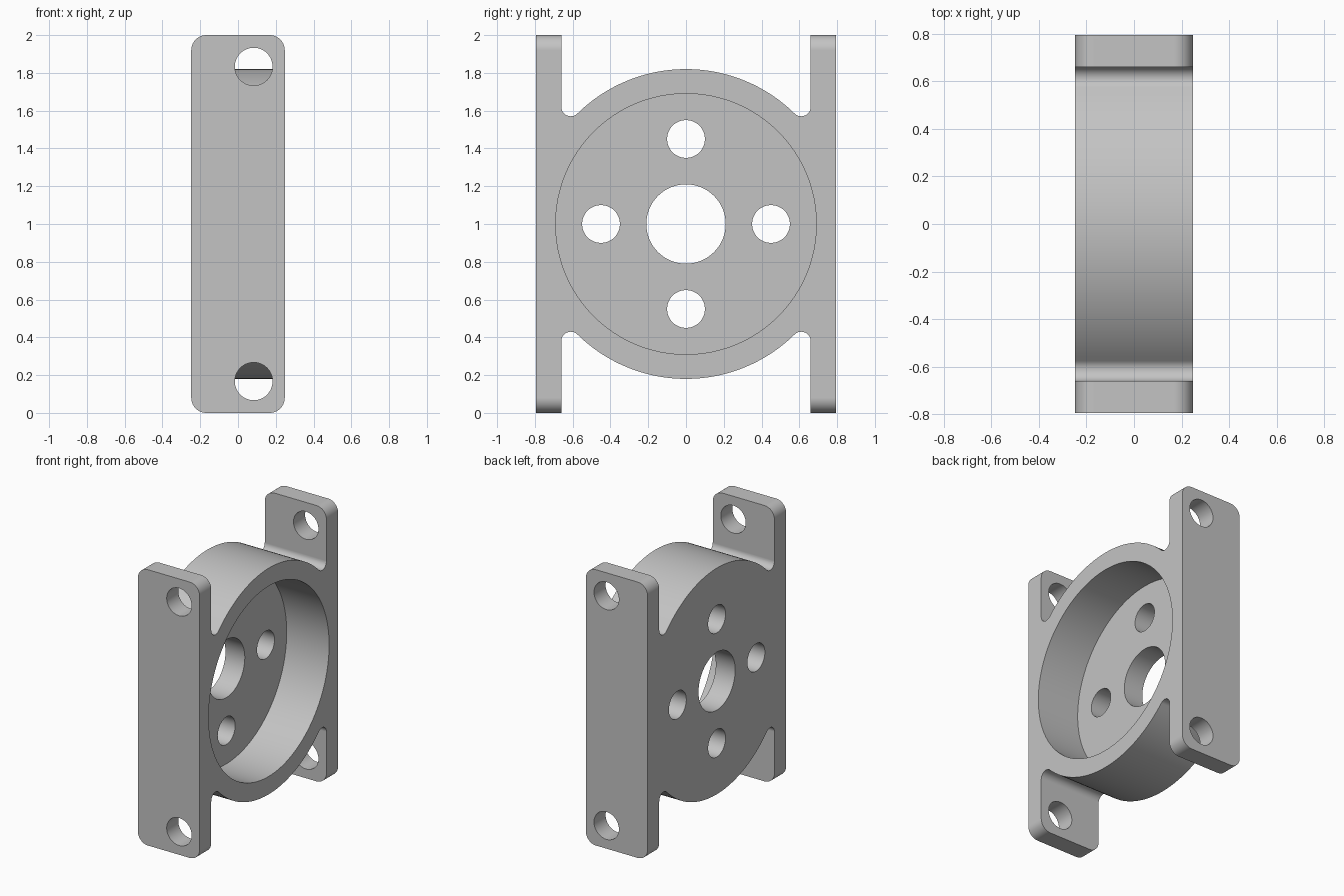
import bpy, bmesh
from math import pi, sin, cos, atan2, sqrt
from mathutils import Vector

cube = bpy.data.objects.get("Cube")
if cube:
    bpy.data.objects.remove(cube, do_unlink=True)

WIDTH, HALF_Y, HALF_Z = 0.495, 0.793, 1.0
PLATE_IN, RING_R, FILLET = 0.66, 0.82, 0.05
POCKET_R, POCKET_DEPTH = 0.69, 0.34
CORNER = 0.08

metal = bpy.data.materials.new("plain grey")
metal.use_nodes = True
grey = (0.55, 0.55, 0.55, 1)
metal.diffuse_color = grey
metal.node_tree.nodes["Principled BSDF"].inputs["Base Color"].default_value = grey


def arc(cx, cy, r, a0, a1, n):
    return [(cx + r * cos(a0 + (a1 - a0) * i / n),
             cy + r * sin(a0 + (a1 - a0) * i / n)) for i in range(n + 1)]


def prism(name, points, start, push):
    """Extrude a closed outline; start maps a 2D point to 3D."""
    bm = bmesh.new()
    face = bm.faces.new([bm.verts.new(start(*p)) for p in points])
    top = bmesh.ops.extrude_face_region(bm, geom=[face])["geom"]
    bmesh.ops.translate(bm, vec=Vector(push),
                        verts=[v for v in top if isinstance(v, bmesh.types.BMVert)])
    bmesh.ops.recalc_face_normals(bm, faces=bm.faces)
    mesh = bpy.data.meshes.new(name)
    bm.to_mesh(mesh)
    bm.free()
    mesh.materials.append(metal)
    ob = bpy.data.objects.new(name, mesh)
    bpy.context.collection.objects.link(ob)
    return ob


def along_x(name, points, x0, x1):
    return prism(name, points, lambda y, z: (x0, y, z + HALF_Z), (x1 - x0, 0, 0))


def along_y(name, points, y0, y1):
    return prism(name, points, lambda x, z: (x, y0, z + HALF_Z), (0, y1 - y0, 0))


def circle(cx, cy, r, n=64):
    return arc(cx, cy, r, 0, 2 * pi, n)[:-1]


# Side outline: two plates joined to the ring by small fillets
fy = PLATE_IN - FILLET
fz = sqrt((RING_R + FILLET) ** 2 - fy ** 2)
tangent = atan2(fz, fy)
quarter = [(HALF_Y, HALF_Z), (PLATE_IN, HALF_Z)]
quarter += arc(fy, fz, FILLET, 0, tangent - pi, 14)
quarter += arc(0, 0, RING_R, tangent, pi / 2, 24)[1:]
upper = quarter + [(-y, z) for y, z in reversed(quarter[:-1])]
outline = upper + [(y, -z) for y, z in reversed(upper)]
body = along_x("motor_bracket", outline, -WIDTH / 2, WIDTH / 2)

# Rounded front outline, trims the plate corners
hx, hz = WIDTH / 2 - CORNER, HALF_Z - CORNER
rounded = []
for i, (sx, sz) in enumerate([(1, 1), (-1, 1), (-1, -1), (1, -1)]):
    rounded += arc(sx * hx, sz * hz, CORNER, i * pi / 2, (i + 1) * pi / 2, 10)
tools = [(along_y("corner_trim", rounded, -1, 1), 'INTERSECT')]

# Pocket open toward +x, central bore and four bolt holes in its floor
tools.append((along_x("pocket_cutter", circle(0, 0, POCKET_R, 128),
                      WIDTH / 2 - POCKET_DEPTH, 0.5), 'DIFFERENCE'))
tools.append((along_x("bore_cutter", circle(0, 0, 0.21), -0.5, 0.5), 'DIFFERENCE'))
for i in range(4):
    a = i * pi / 2
    hole = circle(0.45 * cos(a), 0.45 * sin(a), 0.1, 48)
    tools.append((along_x("bolt_cutter", hole, -0.5, 0.5), 'DIFFERENCE'))

# Mounting holes through each plate end
for sy in (-1, 1):
    for sz in (-1, 1):
        hole = circle(0.083, sz * 0.833, 0.1, 48)
        y0, y1 = sorted((sy * (PLATE_IN - 0.03), sy * 1.0))
        tools.append((along_y("mount_cutter", hole, y0, y1), 'DIFFERENCE'))

bpy.ops.object.select_all(action='DESELECT')
bpy.context.view_layer.objects.active = body
body.select_set(True)
for cutter, operation in tools:
    mod = body.modifiers.new(cutter.name, 'BOOLEAN')
    mod.operation, mod.solver, mod.object = operation, 'EXACT', cutter
    bpy.ops.object.modifier_apply(modifier=mod.name)
    cutter.hide_render = True
    bpy.data.objects.remove(cutter, do_unlink=True)

# Smooth curved walls while keeping the flat faces clean
bpy.ops.object.shade_smooth_by_angle(angle=pi / 6)
body.modifiers.new("clean_normals", 'WEIGHTED_NORMAL').keep_sharp = True
